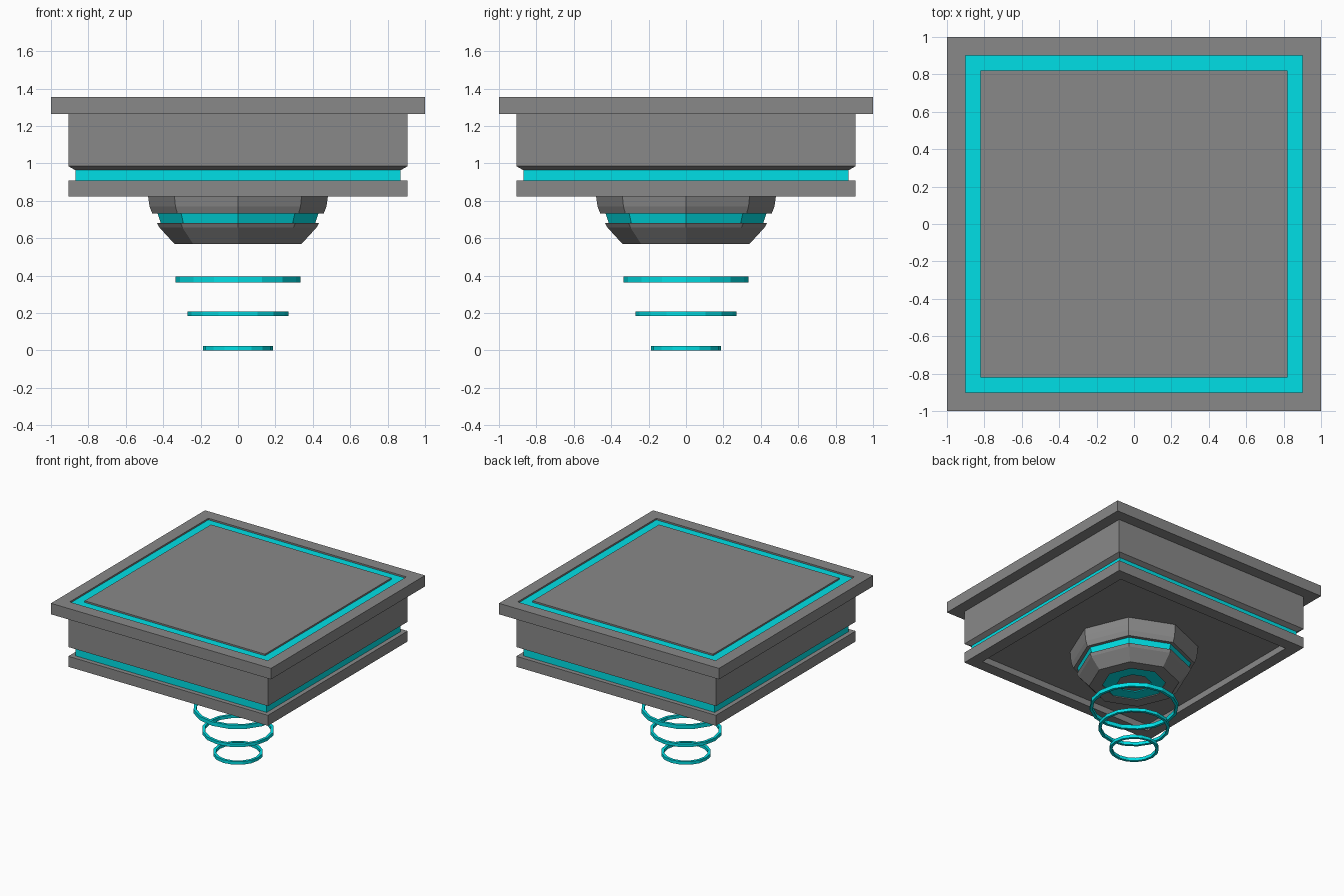
import bpy, bmesh, math

if "Cube" in bpy.data.objects:
    bpy.data.objects.remove(bpy.data.objects["Cube"])


def material(name, color):
    mat = bpy.data.materials.new(name)
    mat.diffuse_color = color
    mat.use_nodes = True
    mat.node_tree.nodes["Principled BSDF"].inputs["Base Color"].default_value = mat.diffuse_color
    return mat


cyan = material("cyan_glow", (0.0, 0.74, 0.79, 1))
dark = material("dark_grey", (0.25, 0.25, 0.25, 1))


def lathe(name, profile, sides, mat=dark, closed=False):
    """Revolve (radius, z) points; with 4 sides the radius is the half width."""
    scale = math.sqrt(2) if sides == 4 else 1
    start = math.pi / 4 if sides == 4 else 0
    bm = bmesh.new()
    rings = []
    for i in range(sides):
        a = start + 2 * math.pi * i / sides
        rings.append([bm.verts.new((r * scale * math.cos(a), r * scale * math.sin(a), z))
                      for r, z in profile])
    n = len(profile)
    for i in range(sides):
        p, q = rings[i], rings[(i + 1) % sides]
        for j in range(n if closed else n - 1):
            k = (j + 1) % n
            bm.faces.new((p[j], q[j], q[k], p[k]))
    bmesh.ops.remove_doubles(bm, verts=bm.verts, dist=1e-5)
    bmesh.ops.recalc_face_normals(bm, faces=bm.faces)
    # Merge the centre triangles into flat caps
    bmesh.ops.dissolve_limit(bm, angle_limit=0.01, verts=bm.verts, edges=bm.edges)
    mesh = bpy.data.meshes.new(name)
    bm.to_mesh(mesh)
    bm.free()
    obj = bpy.data.objects.new(name, mesh)
    bpy.context.collection.objects.link(obj)
    mesh.materials.append(mat)
    return obj


# Square platform: lipped top, body with chamfered underside, shallow top groove
lathe("platform_body", [(0, 1.355), (0.82, 1.355), (0.82, 1.337), (0.90, 1.337), (0.90, 1.355),
                        (1, 1.355), (1, 1.265), (0.907, 1.265), (0.907, 0.985),
                        (0.87, 0.964), (0, 0.964)], 4)
lathe("top_light_strip", [(0.82, 1.33), (0.90, 1.33), (0.90, 1.342), (0.82, 1.342)],
      4, cyan, True)
lathe("side_light_band", [(0, 0.966), (0.87, 0.966), (0.87, 0.905), (0, 0.905)], 4, cyan)

# Bottom slab with recessed underside
lathe("bottom_slab", [(0, 0.909), (0.907, 0.909), (0.907, 0.823), (0.81, 0.823),
                      (0.81, 0.875), (0, 0.875)], 4)

# Eight-sided thruster
lathe("thruster_collar", [(0, 0.88), (0.483, 0.88), (0.48, 0.82), (0.473, 0.77),
                          (0.458, 0.731), (0, 0.731)], 8)
lathe("thruster_light_band", [(0, 0.733), (0.43, 0.733), (0.412, 0.678), (0, 0.678)], 8, cyan)
lathe("thruster_nozzle", [(0, 0.681), (0.433, 0.681), (0.42, 0.657), (0.34, 0.57),
                          (0.24, 0.57), (0.24, 0.585), (0, 0.585)], 8)
lathe("nozzle_emitter", [(0.13, 0.59), (0.24, 0.59), (0.24, 0.577), (0.13, 0.577)],
      8, cyan, True)

# Floating thrust rings
for i, (r, z0, z1) in enumerate([(0.335, 0.362, 0.394), (0.27, 0.184, 0.209), (0.187, 0, 0.025)]):
    lathe(f"thrust_ring_{i + 1}", [(r, z0), (r, z1), (r - 0.022, z1), (r - 0.022, z0)],
          16, cyan, True)
